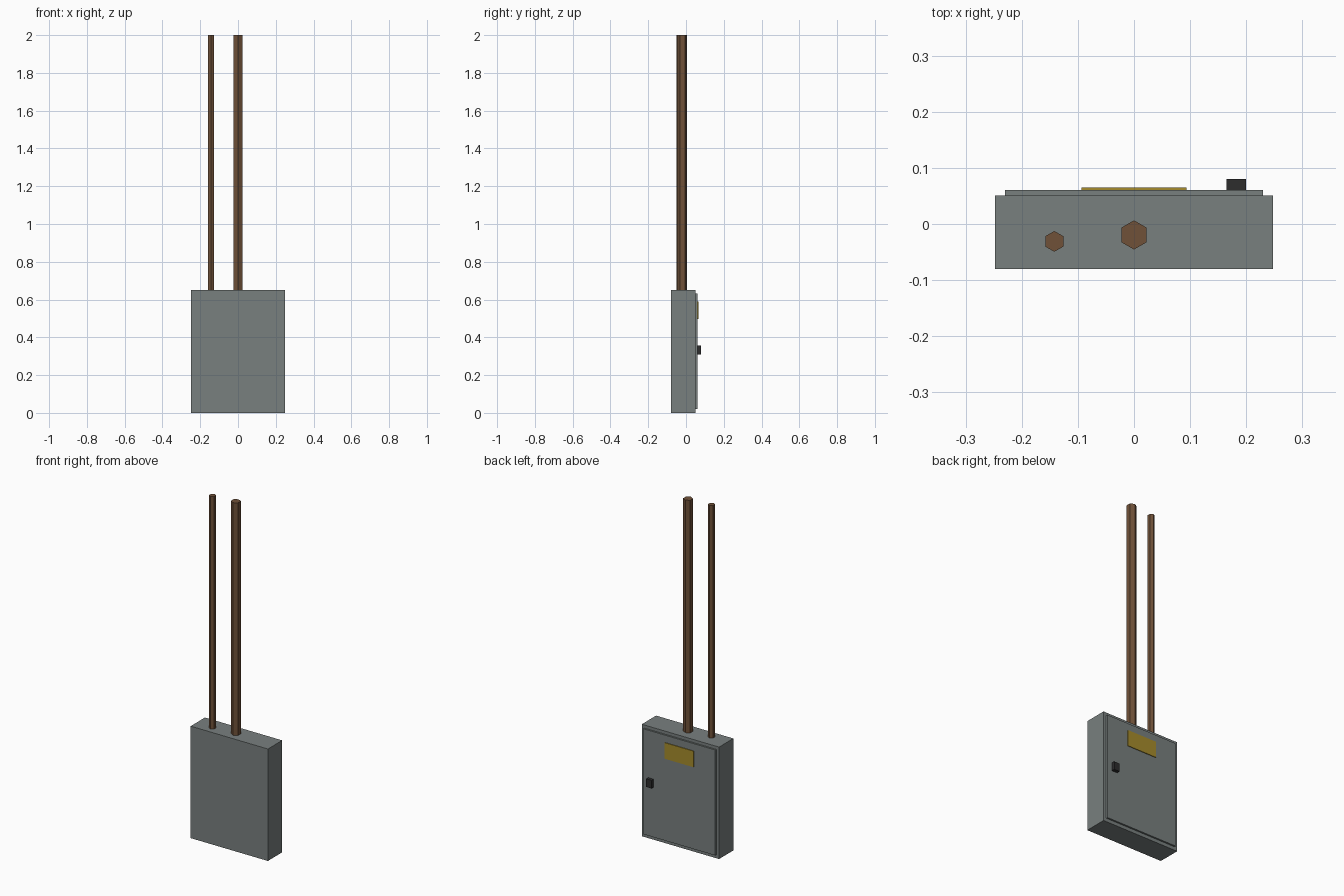
import bpy, math

if "Cube" in bpy.data.objects:
    bpy.data.objects.remove(bpy.data.objects["Cube"])


def material(name, rgb):
    m = bpy.data.materials.new(name)
    m.diffuse_color = (*rgb, 1)
    m.use_nodes = True
    m.node_tree.nodes["Principled BSDF"].inputs["Base Color"].default_value = m.diffuse_color
    return m


GREY = material("cabinet grey", (0.19, 0.215, 0.212))
BROWN = material("pipe brown", (0.16, 0.082, 0.04))
BLACK = material("handle black", (0.026, 0.026, 0.027))
YELLOW = material("label yellow", (0.38, 0.26, 0.025))


def box(name, x, y, z, mat):
    """Box from (min, max) ranges on each axis."""
    bpy.ops.mesh.primitive_cube_add(size=1, location=[sum(r) / 2 for r in (x, y, z)])
    ob = bpy.context.object
    ob.name = name
    ob.scale = [r[1] - r[0] for r in (x, y, z)]
    bpy.ops.object.transform_apply(location=False, rotation=False, scale=True)
    ob.data.materials.append(mat)
    return ob


def pipe(name, x, y, radius, z0, z1):
    """Upright six-sided pipe with corners facing front and back."""
    bpy.ops.mesh.primitive_cylinder_add(vertices=6, radius=radius, depth=z1 - z0,
                                        location=(x, y, (z0 + z1) / 2))
    ob = bpy.context.object
    ob.name = name
    ob.data.materials.append(BROWN)
    return ob


# Cabinet body with the door on its back (+y) side
box("cabinet", (-0.248, 0.248), (-0.08, 0.051), (0, 0.65), GREY)
box("door", (-0.23, 0.23), (0.051, 0.061), (0.02, 0.632), GREY)
box("warning_label", (-0.094, 0.094), (0.061, 0.065), (0.497, 0.59), YELLOW)
box("door_handle", (0.165, 0.2), (0.061, 0.08), (0.31, 0.357), BLACK)

# Conduits rising from the cabinet top
pipe("main_conduit", 0, -0.0195, 0.026, 0.65, 2.0)
pipe("side_conduit", -0.142, -0.031, 0.0185, 0.65, 2.0)
